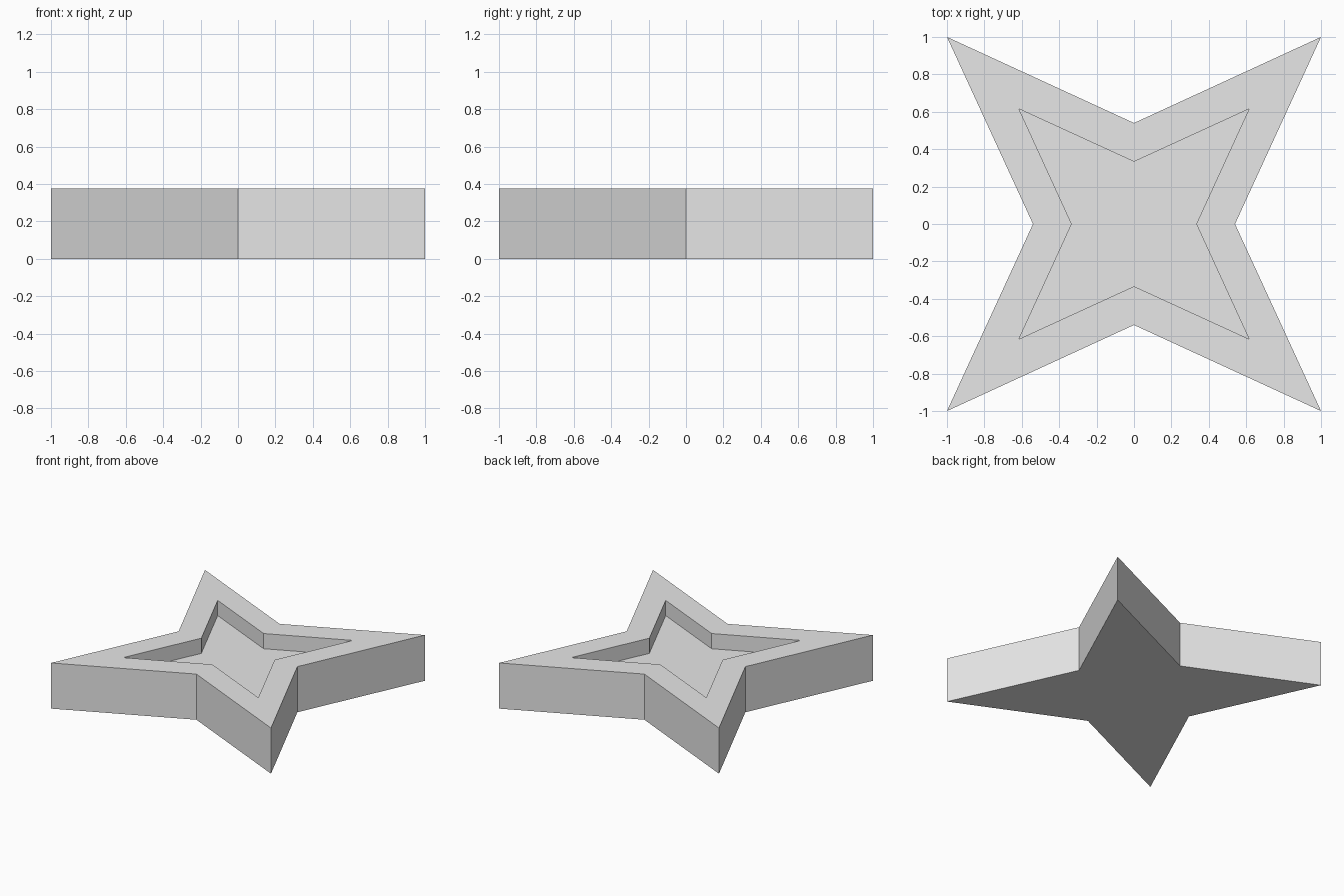
import bpy
import bmesh

cube = bpy.data.objects.get("Cube")
if cube:
    bpy.data.objects.remove(cube, do_unlink=True)

HEIGHT = 0.375
FLOOR = 0.25

grey = bpy.data.materials.new("light_grey")
grey.use_nodes = True
colour = (0.8, 0.8, 0.8, 1)
grey.diffuse_color = colour
grey.node_tree.nodes["Principled BSDF"].inputs["Base Color"].default_value = colour


def star_loop(bm, tip, valley, z):
    """Four-pointed star outline with diagonal tips, counter-clockwise."""
    points = []
    x, y = 1, 0
    for _ in range(4):
        points.append((x * valley, y * valley, z))
        points.append(((x - y) * tip, (x + y) * tip, z))
        x, y = -y, x
    return [bm.verts.new(p) for p in points]


def bridge(bm, lower, upper):
    for i in range(len(lower)):
        j = (i + 1) % len(lower)
        bm.faces.new((lower[i], lower[j], upper[j], upper[i]))


# Star-shaped tray: base, outer walls, flat rim, inner walls, recessed floor
bm = bmesh.new()
base = star_loop(bm, 1.0, 0.54, 0)
outer_rim = star_loop(bm, 1.0, 0.54, HEIGHT)
inner_rim = star_loop(bm, 0.615, 0.333, HEIGHT)
floor = star_loop(bm, 0.615, 0.333, FLOOR)

bm.faces.new(base[::-1])
for lower, upper in ((base, outer_rim), (outer_rim, inner_rim), (inner_rim, floor)):
    bridge(bm, lower, upper)
bm.faces.new(floor)

mesh = bpy.data.meshes.new("star_tray")
bm.to_mesh(mesh)
bm.free()
mesh.materials.append(grey)
tray = bpy.data.objects.new("star_tray", mesh)
bpy.context.collection.objects.link(tray)
